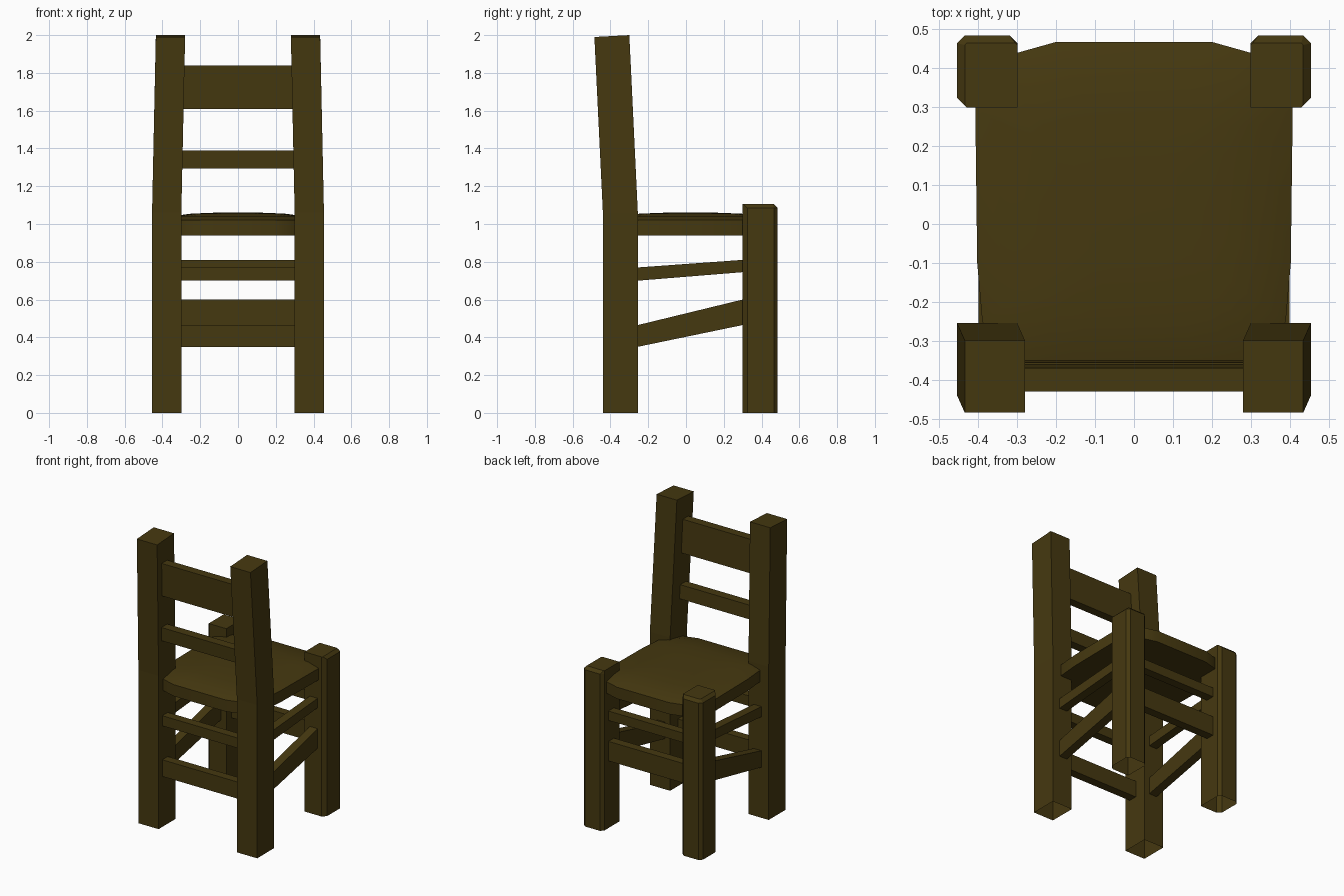
import bpy, bmesh

if "Cube" in bpy.data.objects:
    bpy.data.objects.remove(bpy.data.objects["Cube"])

wood = bpy.data.materials.new("dark_wood")
wood.diffuse_color = (0.06, 0.04, 0.005, 1)
wood.use_nodes = True
wood.node_tree.nodes["Principled BSDF"].inputs["Base Color"].default_value = wood.diffuse_color


def loft(name, rings, cap_start=True, cap_end=True):
    """Skin a list of equal-length point rings into one object."""
    bm = bmesh.new()
    vs = [[bm.verts.new(p) for p in ring] for ring in rings]
    n = len(vs[0])
    for a, b in zip(vs, vs[1:]):
        for i in range(n):
            j = (i + 1) % n
            bm.faces.new((a[i], a[j], b[j], b[i]))
    if cap_start:
        bm.faces.new(vs[0][::-1])
    if cap_end:
        bm.faces.new(vs[-1])
    bmesh.ops.recalc_face_normals(bm, faces=bm.faces)
    # open shells: make sure the normals face outwards
    if bm.calc_volume(signed=True) < 0:
        bmesh.ops.reverse_faces(bm, faces=bm.faces)
    me = bpy.data.meshes.new(name)
    bm.to_mesh(me)
    bm.free()
    me.materials.append(wood)
    ob = bpy.data.objects.new(name, me)
    bpy.context.collection.objects.link(ob)
    return ob


def mirror_x(ob):
    ob.modifiers.new("mirror", 'MIRROR').use_axis[0] = True


def rect(x0, x1, y0, y1, z0, z1=None):
    """Horizontal rectangle; z0 at the y0 side, z1 at the y1 side."""
    z1 = z0 if z1 is None else z1
    return [(x0, y0, z0), (x1, y0, z0), (x1, y1, z1), (x0, y1, z1)]


# Tall posts: straight to the seat, then leaning outwards at the back
mirror_x(loft("back_post", [
    rect(0.30, 0.455, -0.44, -0.255, 0),
    rect(0.30, 0.455, -0.44, -0.255, 1.06),
    rect(0.28, 0.435, -0.485, -0.30, 1.99, 2.0)], cap_start=False))

# Short legs with chamfered corners and top
leg = [(.30, .30), (.43, .30), (.455, .325), (.455, .465), (.435, .485), (.32, .485), (.30, .465)]
leg_top = [(.30, .30), (.43, .30), (.435, .305), (.435, .46), (.43, .465), (.305, .465), (.30, .46)]
mirror_x(loft("short_leg", [
    [(x, y, 0) for x, y in leg],
    [(x, y, 1.085) for x, y in leg],
    [(x, y, 1.105) for x, y in leg_top]], cap_start=False))


# Cross rails and back slats: (name, half width, y0, y1, z0, z1, lean)
for name, w, y0, y1, z0, z1, lean in [
        ("top_slat", 0.30, -0.42, -0.36, 1.61, 1.84, 0.01),
        ("middle_slat", 0.30, -0.413, -0.35, 1.295, 1.39, 0.006),
        ("back_upper_rail", 0.30, -0.40, -0.34, 0.70, 0.77, 0),
        ("back_lower_rail", 0.30, -0.40, -0.34, 0.35, 0.465, 0),
        ("front_upper_rail", 0.30, 0.36, 0.42, 0.745, 0.81, 0),
        ("front_lower_rail", 0.30, 0.36, 0.42, 0.465, 0.60, 0)]:
    loft(name, [rect(-w, w, y0, y1, z0), rect(-w, w, y0 - lean, y1 - lean, z1)])

# Side rails rising towards the short legs
for name, a0, a1, b0, b1 in [("side_upper_rail", 0.70, 0.77, 0.745, 0.81),
                             ("side_lower_rail", 0.35, 0.465, 0.465, 0.60)]:
    mirror_x(loft(name, [rect(0.34, 0.40, -0.255, 0.30, a0, b0),
                         rect(0.34, 0.40, -0.255, 0.30, a1, b1)]))

# Softly crowned seat
half = [(.20, -.42), (.30, -.39), (.36, -.33), (.39, -.25), (.403, -.10),
        (.408, .30), (.37, .40), (.30, .44), (.20, .468)]
outline = half + [(-x, y) for x, y in reversed(half)]


def seat_ring(s, z):
    return [(x * s, 0.024 + (y - 0.024) * s, z) for x, y in outline]


seat = loft("seat", [seat_ring(1, 0.94), seat_ring(1, 1.02), seat_ring(0.85, 1.042),
                     seat_ring(0.6, 1.055), seat_ring(0.3, 1.06)])
bpy.context.view_layer.objects.active = seat
seat.select_set(True)
bpy.ops.object.shade_smooth_by_angle(angle=0.52)
